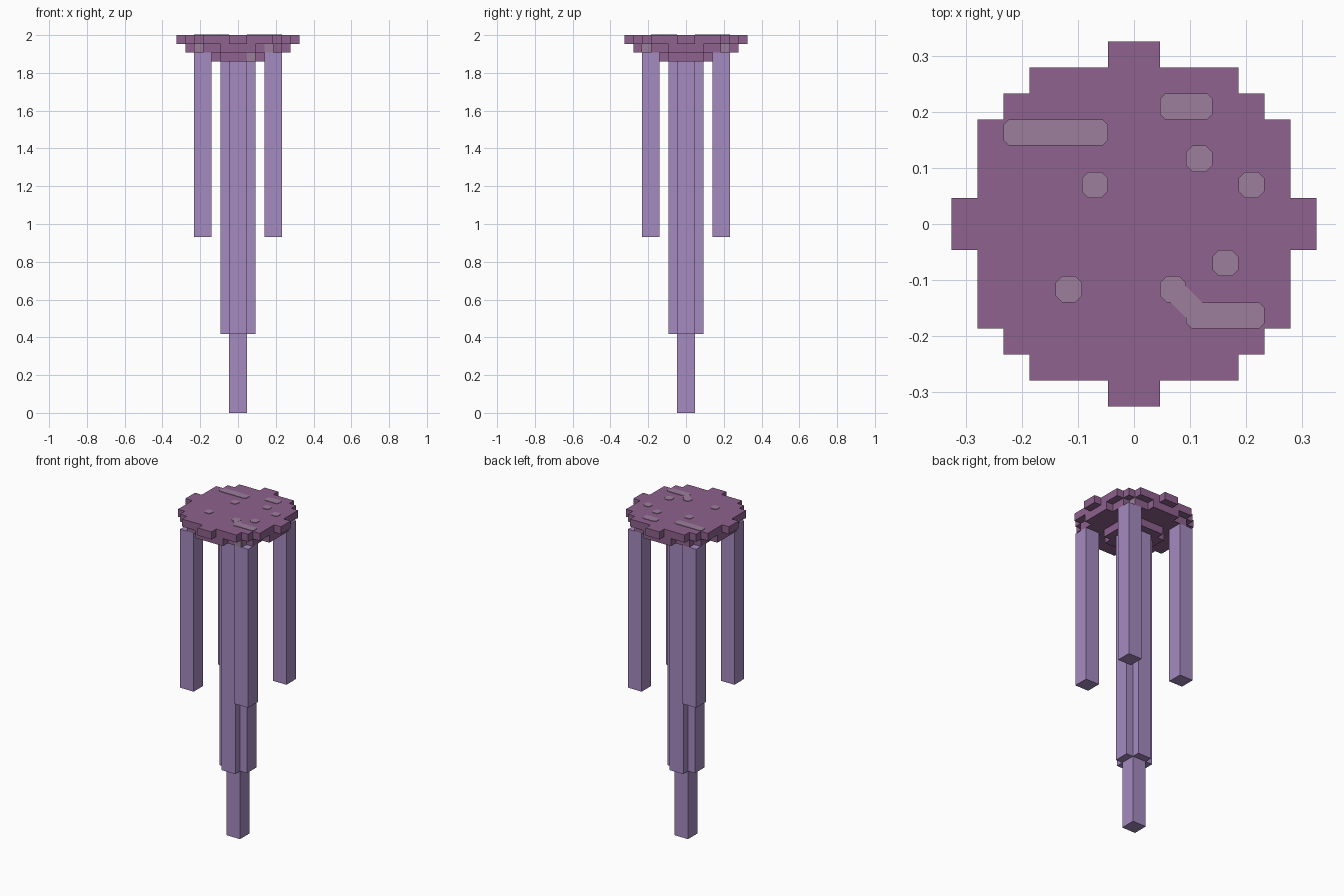
import bpy
import bmesh
from mathutils import Matrix, Vector

U = 2 / 43      # size of one cell
PLATE = 0.003   # thickness of painted spots

if "Cube" in bpy.data.objects:
    bpy.data.objects.remove(bpy.data.objects["Cube"], do_unlink=True)


def material(name, rgb):
    linear = [((c / 255 + 0.055) / 1.055) ** 2.4 for c in rgb]
    mat = bpy.data.materials.new(name)
    mat.use_nodes = True
    mat.diffuse_color = (*linear, 1)
    bsdf = mat.node_tree.nodes["Principled BSDF"]
    bsdf.inputs["Base Color"].default_value = (*linear, 1)
    bsdf.inputs["Roughness"].default_value = 0.9
    return mat


PLUM = material("plum", (142, 98, 142))
MAUVE = material("pale mauve", (158, 126, 158))
LAVENDER = material("lavender", (165, 139, 192))


def prism(name, outline, bottom, top, mat, centre=(0, 0), turn=None):
    """Extrude an outline given in cells between two heights."""
    bm = bmesh.new()
    cx, cy = centre
    face = bm.faces.new([bm.verts.new((x + cx, y + cy, bottom)) for x, y in outline])
    extruded = bmesh.ops.extrude_face_region(bm, geom=[face])
    verts = [v for v in extruded["geom"] if isinstance(v, bmesh.types.BMVert)]
    bmesh.ops.translate(bm, vec=Vector((0, 0, top - bottom)), verts=verts)
    bmesh.ops.recalc_face_normals(bm, faces=bm.faces)
    if turn:
        bm.transform(turn)
    bm.transform(Matrix.Scale(U, 4))
    mesh = bpy.data.meshes.new(name)
    bm.to_mesh(mesh)
    bm.free()
    mesh.materials.append(mat)
    obj = bpy.data.objects.new(name, mesh)
    bpy.context.collection.objects.link(obj)
    return obj


def stepped(steps):
    """Four-way symmetric stepped outline from (half depth, half width) rows."""
    quarter, last = [], None
    for h, w in steps:
        if last is not None:
            quarter.append((w, last))
        quarter.append((w, h))
        last = h
    points = []
    for _ in range(4):
        points += quarter
        quarter = [(-y, x) for x, y in quarter]
    return points


def rounded(x0, x1, y0, y1, c=0.2):
    """Rectangle with clipped corners."""
    return [(x0 + c, y0), (x1 - c, y0), (x1, y0 + c), (x1, y1 - c),
            (x1 - c, y1), (x0 + c, y1), (x0, y1 - c), (x0, y0 + c)]


SQUARE = stepped([(1, 1)])

# Cap in three stepped layers
prism("cap_top", stepped([(1, 7), (4, 6), (5, 5), (6, 4), (7, 1)]), 42, 43, PLUM)
prism("cap_middle", stepped([(2, 6), (4, 5), (5, 4), (6, 2)]), 41, 42, PLUM)
prism("cap_bottom", stepped([(2, 3), (3, 2)]), 40, 41, PLUM)

# Cross-shaped stem with a square tip
prism("stem", stepped([(1, 2), (2, 1)]), 9, 40, LAVENDER)
prism("stem_tip", SQUARE, 0, 9, LAVENDER)

# Four hanging strands
for side, x in (("left", 4), ("right", -4)):
    for end, y in (("front", -4), ("back", 4)):
        prism(f"strand_{end}_{side}", SQUARE, 20, 41, LAVENDER, (x, y))

# Spots on top of the cap
top, raised = 43, 43 + PLATE / U
dots = [(-2, 1), (2, 2), (4, 1), (3, -2), (-3, -3), (1, -3)]
for i, (x, y) in enumerate(dots):
    prism(f"top_dot_{i + 1}", rounded(x, x + 1, y, y + 1, 0.25), top, raised, MAUVE)
bars = [(-5, -1, 3, 4), (1, 3, 4, 5), (2, 5, -4, -3)]
for i, bar in enumerate(bars):
    prism(f"top_bar_{i + 1}", rounded(*bar), top, raised, MAUVE)
link = [(1.4, -3), (2, -3.6), (2.6, -3), (2, -2.4)]
prism("top_link", link, top, raised - 0.01, MAUVE)

# Spots on the cap sides, laid on the front and left walls
wall = [(0, 0), (1, 0), (1, 1), (0, 1)]
thin = PLATE / U
to_front = Matrix.Rotation(1.5707963, 4, "X")
to_left = Matrix.Rotation(1.5707963, 4, "Z") @ to_front
for i, (x, z, depth) in enumerate([(3, 41, 5), (-5, 41, 4), (1, 40, 3)]):
    prism(f"front_spot_{i + 1}", wall, depth, depth + thin, MAUVE, (x, z), to_front)
for i, y in enumerate((-5, 4)):
    prism(f"left_spot_{i + 1}", wall, 4, 4 + thin, MAUVE, (y, 41), to_left)
